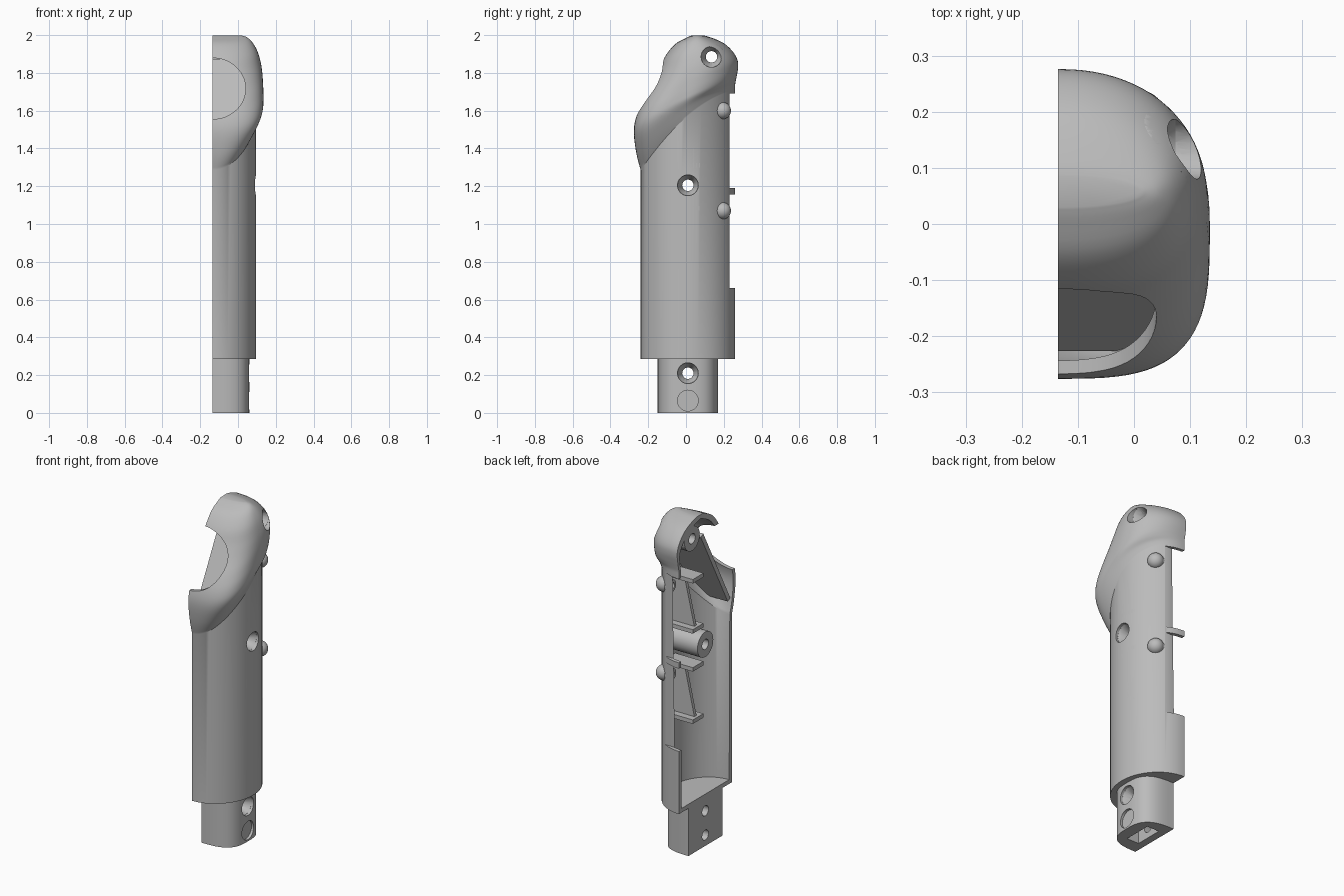
import bpy, bmesh, math
from mathutils import Matrix, Vector

cube = bpy.data.objects.get("Cube")
if cube:
    bpy.data.objects.remove(cube, do_unlink=True)

CUT = -0.135      # plane of the open side
WALL = 0.025      # shell thickness

grey = bpy.data.materials.new("plain_grey")
grey.use_nodes = True
grey.diffuse_color = (0.5, 0.5, 0.5, 1)
for node in grey.node_tree.nodes:
    if node.type == 'BSDF_PRINCIPLED':
        node.inputs["Base Color"].default_value = grey.diffuse_color


def finish(name, bm):
    bmesh.ops.recalc_face_normals(bm, faces=bm.faces)
    mesh = bpy.data.meshes.new(name)
    bm.to_mesh(mesh)
    bm.free()
    mesh.materials.append(grey)
    obj = bpy.data.objects.new(name, mesh)
    bpy.context.collection.objects.link(obj)
    return obj


def box(name, low, high, tilt=0.0):
    low, high = Vector(low), Vector(high)
    size = high - low
    bm = bmesh.new()
    matrix = (Matrix.Translation((low + high) / 2) @ Matrix.Rotation(tilt, 4, 'X')
              @ Matrix.Diagonal((size.x, size.y, size.z, 1)))
    bmesh.ops.create_cube(bm, size=1, matrix=matrix)
    return finish(name, bm)


def rod(name, x0, x1, y, z, r0, r1=None):
    # round bar or cone along x
    bm = bmesh.new()
    matrix = Matrix.Translation(((x0 + x1) / 2, y, z)) @ Matrix.Rotation(math.pi / 2, 4, 'Y')
    bmesh.ops.create_cone(bm, cap_ends=True, segments=32, radius1=r0,
                          radius2=r0 if r1 is None else r1, depth=x1 - x0, matrix=matrix)
    return finish(name, bm)


def prism(name, profile, y0, y1):
    bm = bmesh.new()
    face = bm.faces.new([bm.verts.new((x, y0, z)) for x, z in profile])
    out = bmesh.ops.extrude_face_region(bm, geom=[face])
    verts = [v for v in out["geom"] if isinstance(v, bmesh.types.BMVert)]
    bmesh.ops.translate(bm, verts=verts, vec=(0, y1 - y0, 0))
    return finish(name, bm)


def spline(rows, steps):
    # smooth the section table
    out = []
    for i in range(len(rows) - 1):
        quad = [rows[min(max(i + k, 0), len(rows) - 1)] for k in (-1, 0, 1, 2)]
        for s in range(steps):
            t = s / steps
            out.append([0.5 * (2 * b + (c - a) * t + (2 * a - 5 * b + 4 * c - d) * t * t
                               + (3 * b - a - 3 * c + d) * t ** 3)
                        for a, b, c, d in zip(*quad)])
    return out + [list(rows[-1])]


def loft(name, rows, inset=0.0, count=44):
    # half-round sections running from a front point to a back point
    bm = bmesh.new()
    rings = []
    for fy, fz, by, bz, w, pf, pb, bow in rows:
        front, back = Vector((fy, fz)), Vector((by, bz))
        mid, half = (front + back) / 2, (back - front) / 2
        half *= max(half.length - inset, 0.004) / half.length
        drop = inset * min(max((mid.y - 1.4) / 0.5, 0), 1)
        pts = []
        for i in range(count + 1):
            a = math.pi * i / count
            c, s = -math.cos(a), max(math.sin(a), 0)
            if i in (0, count):
                s = 0
            p = pf if c < 0 else pb
            u = math.copysign(abs(c) ** (2 / p), c)
            pos = mid + half * u
            pts.append((CUT + (w - inset) * s ** (2 / p), pos.x,
                        pos.y + bow * (1 - u * u) - drop))
        if inset:
            pts = [(CUT - 0.1,) + pts[0][1:]] + pts + [(CUT - 0.1,) + pts[-1][1:]]
        rings.append([bm.verts.new(p) for p in pts])
    n = len(rings[0])
    for lower, upper in zip(rings, rings[1:]):
        for i in range(n):
            j = (i + 1) % n
            bm.faces.new((lower[i], lower[j], upper[j], upper[i]))
    bm.faces.new(rings[0])
    bm.faces.new(rings[-1])
    return finish(name, bm)


def boolean(obj, tool, operation='DIFFERENCE', keep=False):
    mod = obj.modifiers.new("cut", 'BOOLEAN')
    mod.operation, mod.solver, mod.object = operation, 'EXACT', tool
    bpy.context.view_layer.objects.active = obj
    bpy.ops.object.modifier_apply(modifier=mod.name)
    if not keep:
        bpy.data.objects.remove(tool, do_unlink=True)


# Head sections: front y z, back y z, width, front and back squareness, bow
head = [
    (-.24, 1.285, .26, 1.71, .23, 2, 2, .075),
    (-.262, 1.37, .26, 1.735, .25, 2.5, 2, .06),
    (-.276, 1.48, .264, 1.76, .268, 3.2, 2.1, .03),
    (-.266, 1.56, .27, 1.79, .27, 3.3, 2.2, .01),
    (-.235, 1.64, .276, 1.83, .268, 3, 2.2, 0),
    (-.19, 1.72, .272, 1.87, .264, 2.7, 2.2, 0),
    (-.15, 1.8, .25, 1.91, .255, 2.5, 2.2, 0),
    (-.115, 1.88, .21, 1.95, .237, 2.4, 2.2, 0),
    (-.06, 1.95, .165, 1.975, .21, 2.3, 2.2, 0),
    (0, 1.985, .11, 1.994, .18, 2.2, 2.2, 0),
    (.03, 1.998, .085, 1.999, .15, 2, 2, 0)]
upper = spline(head, 4)


def sleeve(z):
    return [(-.24, z, .26, z, .23, 2, 2, 0)] + upper


# Hollow half shell: straight sleeve and flared head
outer = loft("outer_helper", sleeve(0.285))
outer.hide_render = True
shell = loft("half_shell", sleeve(0.285))
boolean(shell, loft("cavity", sleeve(0.31), WALL))

# Round front window
bm = bmesh.new()
bmesh.ops.create_cone(bm, cap_ends=True, segments=64, radius1=1, radius2=1, depth=1,
                      matrix=Matrix.Translation((CUT, -0.25, 1.717))
                      @ Matrix.Diagonal((0.175, 0.5, 0.162, 1))
                      @ Matrix.Rotation(math.pi / 2, 4, 'X'))
boolean(shell, finish("window_cutter", bm))

# Back notches with a tab left between them
for z0, z1 in ((0.66, 1.155), (1.19, 1.69)):
    boolean(shell, box("notch_cutter", (-0.3, 0.23, z0), (0.2, 0.4, z1)))

# Plug at the lower end with a slot from below
plug = loft("lower_plug", [(-.15, z, .17, z, .195, 3, 3, 0) for z in (0, 0.285)])
boolean(plug, box("slot_cutter", (-0.09, -0.07, -0.1), (-0.01, 0.1, 0.25)))

# Screw bosses inside the shell
middle_boss = rod("middle_boss", -0.2, 0.12, 0.01, 1.205, 0.075)
top_boss = rod("top_boss", -0.2, 0.16, 0.135, 1.885, 0.072)

# Sloping inner panel behind the window
panel = box("sloping_panel", (-0.2, -0.1, 1.355), (0.2, -0.073, 1.9), -math.atan2(0.143, 0.27))

# Shelves and tapered ribs
inside = [middle_boss, top_boss, panel]
for label, z0, z1 in (("lower", 0.77, 1.083), ("upper", 1.31, 1.61)):
    for end, z in (("bottom", z0), ("top", z1)):
        inside.append(box(f"{label}_{end}_shelf", (-0.115, 0, z - 0.012), (0.2, 0.1, z + 0.012)))
    inside.append(prism(f"{label}_rib",
                        [(0.2, z0), (-0.1, z0), (-0.03, z1), (0.2, z1)], 0.04, 0.06))
for part in inside:
    boolean(part, outer, 'INTERSECT', keep=True)

# Countersunk screw holes: y, z, surface x, parts they pass through
bores = [(0.01, 1.205, 0.093, (shell, middle_boss)),
         (0.135, 1.885, 0.09, (shell, top_boss)),
         (0.01, 0.21, 0.06, (plug,)),
         (0.01, 0.065, 0.06, (plug,))]
for y, z, x, parts in bores:
    for part in parts:
        boolean(part, rod("bore", -0.3, 0.3, y, z, 0.03))
        boolean(part, rod("sink", x - 0.06, x - 0.015, y, z, 0.03, 0.055))
        boolean(part, rod("mouth", x - 0.016, 0.3, y, z, 0.055))

# Domed pin sockets beside the notches
sockets = []
for label, z in (("lower", 1.07), ("upper", 1.6)):
    bm = bmesh.new()
    bmesh.ops.create_uvsphere(bm, u_segments=32, v_segments=16, radius=0.045,
                              matrix=Matrix.Translation((0.01, 0.193, z)))
    socket = finish(f"{label}_pin_socket", bm)
    boolean(socket, rod("socket_neck", -0.045, 0.01, 0.193, z, 0.036), 'UNION')
    boolean(socket, rod("socket_hole", -0.2, 0.01, 0.193, z, 0.02))
    sockets.append(socket)

bpy.data.objects.remove(outer, do_unlink=True)

# Smooth shading with crisp edges
bpy.ops.object.select_all(action='DESELECT')
for obj in [shell, plug] + inside + sockets:
    obj.select_set(True)
bpy.context.view_layer.objects.active = shell
bpy.ops.object.shade_smooth_by_angle(angle=math.radians(30))
